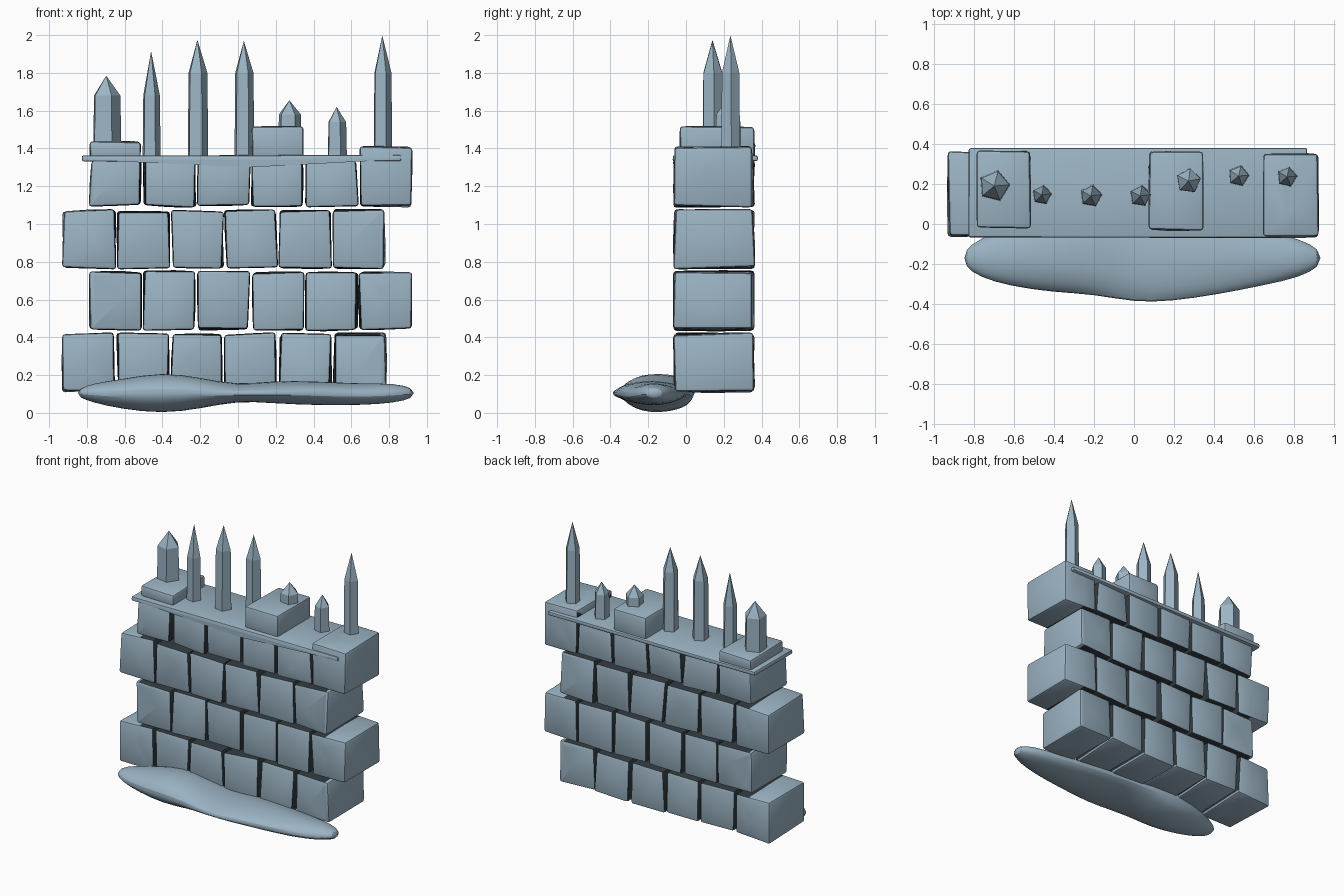
import bpy, bmesh, math, random
from mathutils import Vector

random.seed(7)
cube = bpy.data.objects.get("Cube")
if cube:
    bpy.data.objects.remove(cube, do_unlink=True)


def make_material(name, colour):
    mat = bpy.data.materials.new(name)
    mat.use_nodes = True
    mat.diffuse_color = colour
    mat.node_tree.nodes["Principled BSDF"].inputs["Base Color"].default_value = colour
    return mat


# Blue-grey stone and the dark joints between bricks
STONE = make_material("blue_grey_stone", (0.33, 0.455, 0.55, 1))
CREVICE = make_material("dark_crevice", (0.03, 0.042, 0.05, 1))


def finish(bm, name, smooth_angle=None):
    bmesh.ops.recalc_face_normals(bm, faces=bm.faces)
    mesh = bpy.data.meshes.new(name)
    bm.to_mesh(mesh)
    bm.free()
    mesh.materials.append(STONE)
    obj = bpy.data.objects.new(name, mesh)
    bpy.context.collection.objects.link(obj)
    if smooth_angle:
        bpy.ops.object.select_all(action='DESELECT')
        obj.select_set(True)
        bpy.context.view_layer.objects.active = obj
        bpy.ops.object.shade_smooth_by_angle(angle=math.radians(smooth_angle))
    return obj


def rough_box(low, high, jitter=0.009, bevel=0.016, bulge=0.006):
    """Rough hewn box with uneven corners, worn edges and chipped faces."""
    low, high = Vector(low), Vector(high)
    bm = bmesh.new()
    bmesh.ops.create_cube(bm, size=1)
    for v in bm.verts:
        for i in range(3):
            end = high[i] if v.co[i] > 0 else low[i]
            v.co[i] = end + random.uniform(-jitter, jitter)
    bmesh.ops.bevel(bm, geom=bm.edges[:], offset=bevel, segments=2,
                    profile=0.5, affect='EDGES')
    for face in [f for f in bm.faces if f.calc_area() > 0.02]:
        normal = face.normal.copy()
        centre = bmesh.ops.poke(bm, faces=[face])["verts"][0]
        centre.co += normal * random.uniform(0, bulge)
        for i in range(3):
            if abs(normal[i]) < 0.5:
                centre.co[i] += random.uniform(-0.05, 0.05)
    return bm


def brick(name, low, high):
    """Wall brick whose faces turned to its neighbours are dark."""
    bm = rough_box(low, high)
    for side in (-0.765, 0.755):
        bmesh.ops.bisect_plane(bm, geom=bm.verts[:] + bm.edges[:] + bm.faces[:],
                               plane_co=(side, 0, 0), plane_no=(1, 0, 0))
    bm.normal_update()
    for face in bm.faces:
        c = face.calc_center_median()
        inside = -0.765 < c.x < 0.755 and 0.15 < c.z < 1.33
        face.material_index = int(inside and abs(face.normal.y) < 0.75)
    finish(bm, name, 25).data.materials.append(CREVICE)


def spike(name, x, y, radius, shoulder, tip, base=1.34):
    """Five-sided tapering crystal with a pointed tip."""
    bm = bmesh.new()
    turn = math.radians(random.uniform(-70, -60))
    rings = []
    for z, r in ((base, radius), (shoulder, radius * 0.92)):
        rings.append([bm.verts.new((x + r * math.cos(turn + math.tau * k / 5),
                                    y + r * math.sin(turn + math.tau * k / 5), z))
                      for k in range(5)])
    top = bm.verts.new((x, y, tip))
    bm.faces.new(rings[0])
    for k in range(5):
        n = (k + 1) % 5
        bm.faces.new((rings[0][k], rings[0][n], rings[1][n], rings[1][k]))
        bm.faces.new((rings[1][k], rings[1][n], top))
    finish(bm, name)


# Staggered brick courses
PITCH, WIDTH, FRONT, BACK = 0.286, 0.271, -0.06, 0.357
for row in range(4):
    start = -0.924 if row % 2 == 0 else -0.783
    z = 0.116 + row * 0.326
    for col in range(6):
        x = start + col * PITCH
        top = z + 0.303
        if row == 3:
            top = 1.41 if col == 5 else 1.34
        brick(f"brick_{row + 1}_{col + 1}", (x, FRONT, z), (x + WIDTH, BACK, top))

# Raised blocks on top of the wall
finish(rough_box((-0.783, -0.02, 1.345), (-0.518, 0.365, 1.435), 0.004),
       "raised_left_block", 25)
finish(rough_box((0.075, -0.03, 1.345), (0.345, 0.36, 1.515), 0.004),
       "raised_middle_block", 25)

# Thin ledge capping the wall
finish(rough_box((-0.825, -0.068, 1.332), (0.865, 0.378, 1.364), 0.003, 0.009, 0.002),
       "cap_ledge", 25)

# Crystal spikes: x, y, radius, shoulder, tip
SPIKES = (
    (-0.698, 0.19, 0.082, 1.68, 1.785),
    (-0.46, 0.145, 0.051, 1.68, 1.915),
    (-0.215, 0.14, 0.058, 1.80, 1.975),
    (0.031, 0.14, 0.056, 1.80, 1.97),
    (0.272, 0.215, 0.067, 1.58, 1.655),
    (0.522, 0.24, 0.055, 1.54, 1.62),
    (0.764, 0.235, 0.053, 1.80, 1.998),
)
for number, data in enumerate(SPIKES, 1):
    spike(f"spike_{number}", *data)

# Drift at the foot: x, middle y, half depth, middle z, half height
STATIONS = (
    (-0.85, -0.17, 0.04, 0.105, 0.02),
    (-0.77, -0.17, 0.1, 0.105, 0.052),
    (-0.62, -0.155, 0.155, 0.10, 0.082),
    (-0.40, -0.14, 0.205, 0.105, 0.115),
    (-0.20, -0.16, 0.205, 0.106, 0.085),
    (0.0, -0.18, 0.21, 0.104, 0.042),
    (0.18, -0.19, 0.205, 0.11, 0.062),
    (0.42, -0.18, 0.18, 0.103, 0.064),
    (0.65, -0.17, 0.14, 0.097, 0.058),
    (0.83, -0.17, 0.1, 0.105, 0.055),
    (0.935, -0.17, 0.04, 0.105, 0.025),
)
SIDES = 14
bm = bmesh.new()
rings = []
for x, y, ry, z, rz in STATIONS:
    ring = []
    for k in range(SIDES):
        a = math.tau * (k + 0.5) / SIDES
        wobble = random.uniform(0.95, 1.05)
        ring.append(bm.verts.new((x, y + ry * math.cos(a) * wobble,
                                  z + rz * math.sin(a) * wobble)))
    rings.append(ring)
for one, two in zip(rings, rings[1:]):
    for k in range(SIDES):
        n = (k + 1) % SIDES
        bm.faces.new((one[k], one[n], two[n], two[k]))
bm.faces.new(rings[0])
bm.faces.new(rings[-1])
drift = finish(bm, "foot_drift", 40)
rounding = drift.modifiers.new("rounding", 'SUBSURF')
rounding.levels = rounding.render_levels = 1
